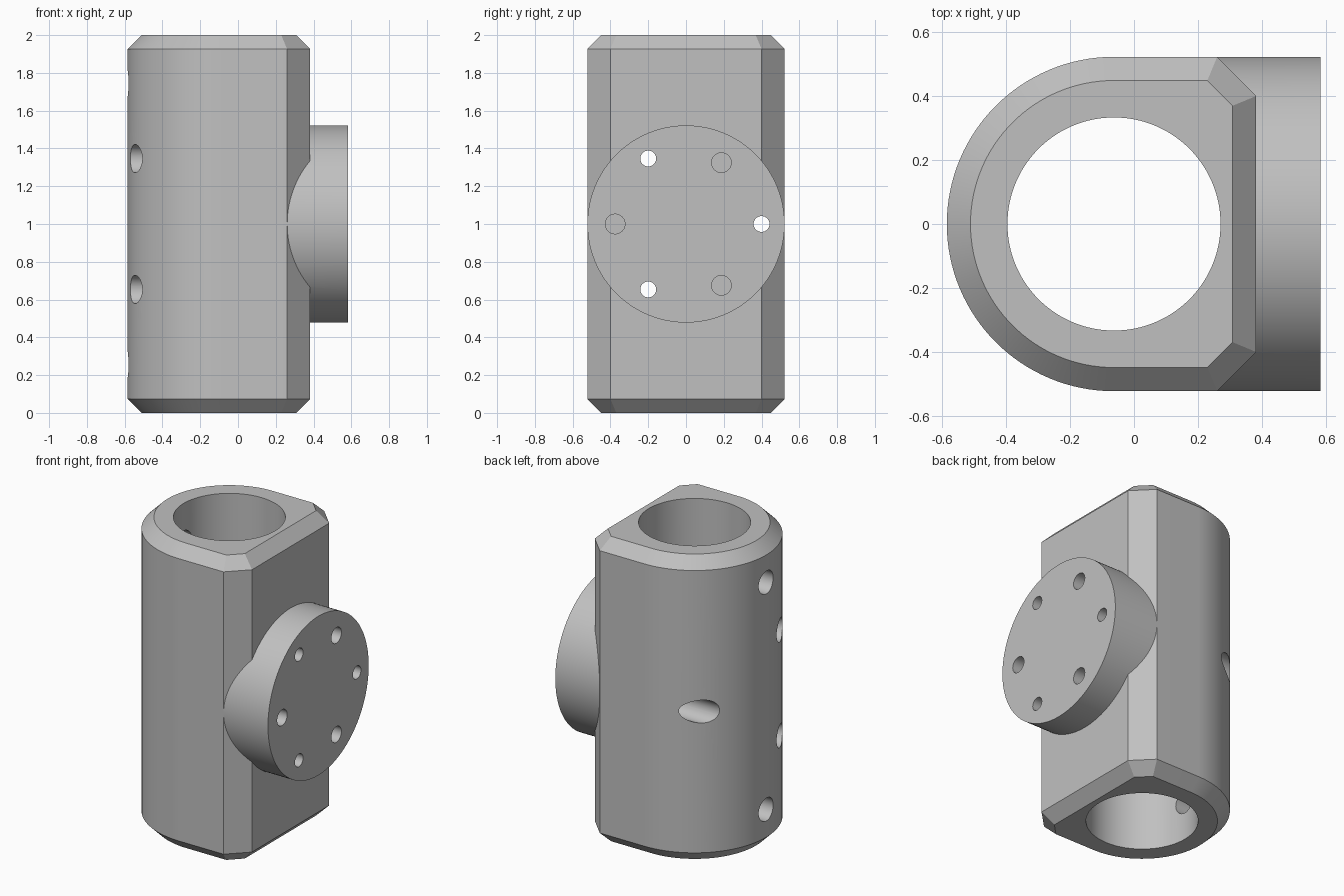
import bpy, bmesh, math
from mathutils import Matrix

if "Cube" in bpy.data.objects:
    bpy.data.objects.remove(bpy.data.objects["Cube"])

AXIS_X = -0.0625      # bore axis
R = 0.5225            # outer radius of the body
BEVEL = 0.074
FLAT_X = 0.382        # flat mounting side
CORNER_X, CORNER_Y = 0.26, 0.40

grey = bpy.data.materials.new("light grey metal")
grey.diffuse_color = (0.53, 0.53, 0.53, 1)
grey.use_nodes = True
grey.node_tree.nodes["Principled BSDF"].inputs["Base Color"].default_value = grey.diffuse_color


def finish(bm, name):
    bmesh.ops.recalc_face_normals(bm, faces=bm.faces)
    mesh = bpy.data.meshes.new(name)
    bm.to_mesh(mesh)
    bm.free()
    ob = bpy.data.objects.new(name, mesh)
    bpy.context.collection.objects.link(ob)
    mesh.materials.append(grey)
    return ob


def cylinder_x(name, x0, x1, y, z, r, n=48):
    bm = bmesh.new()
    m = Matrix.Translation(((x0 + x1) / 2, y, z)) @ Matrix.Rotation(math.pi / 2, 4, 'Y')
    bmesh.ops.create_cone(bm, cap_ends=True, segments=n, radius1=r, radius2=r,
                          depth=x1 - x0, matrix=m)
    return finish(bm, name)


def outline(d):
    """D-shaped outline with clipped corners, offset inward by d."""
    k = d * math.tan(math.pi / 8)
    pts = [(CORNER_X - k, -R + d), (FLAT_X - d, -CORNER_Y + k),
           (FLAT_X - d, CORNER_Y - k), (CORNER_X - k, R - d)]
    n = 64
    for i in range(n + 1):
        a = math.pi / 2 + math.pi * i / n
        pts.append((AXIS_X + (R - d) * math.cos(a), (R - d) * math.sin(a)))
    return pts


# Body with bevelled ends
bm = bmesh.new()
rings = [[bm.verts.new((x, y, z)) for x, y in outline(d)]
         for d, z in ((BEVEL, 0), (0, BEVEL), (0, 2 - BEVEL), (BEVEL, 2))]
for lo, hi in zip(rings, rings[1:]):
    for i in range(len(lo)):
        j = (i + 1) % len(lo)
        bm.faces.new((lo[i], lo[j], hi[j], hi[i]))
bm.faces.new(rings[0])
bm.faces.new(rings[-1])
body = finish(bm, "bearing_body")

# Round mounting flange
flange = cylinder_x("mounting_flange", 0.15, 0.583, 0, 1, R - 0.0005, 128)

# Main bore
bm = bmesh.new()
bmesh.ops.create_cone(bm, cap_ends=True, segments=128, radius1=0.333, radius2=0.333,
                      depth=3, matrix=Matrix.Translation((AXIS_X, 0, 1)))
cutters = [finish(bm, "bore_cutter")]

for i in range(3):
    # Screw holes through the flange, with wide access holes from the round side
    a = math.radians(120 * i)
    y, z = 0.4 * math.cos(a), 1 + 0.4 * math.sin(a)
    cutters.append(cylinder_x("screw_hole_cutter", 0.0, 0.8, y, z, 0.042))
    cutters.append(cylinder_x("access_hole_cutter", -0.8, 0.2, y, z, 0.075))
    # Blind holes in the flange face
    a += math.radians(60)
    y, z = 0.375 * math.cos(a), 1 + 0.375 * math.sin(a)
    cutters.append(cylinder_x("blind_hole_cutter", 0.335, 0.8, y, z, 0.052))

# Holes through the round wall near both ends
for z in (0.255, 1.745):
    cutters.append(cylinder_x("wall_hole_cutter", -0.8, AXIS_X, 0, z, 0.075))

for ob, op in [(flange, 'UNION')] + [(c, 'DIFFERENCE') for c in cutters]:
    mod = body.modifiers.new(ob.name, 'BOOLEAN')
    mod.operation = op
    mod.solver = 'EXACT'
    mod.object = ob

# Bake the cuts and remove the helpers
bpy.context.view_layer.update()
deps = bpy.context.evaluated_depsgraph_get()
baked = bpy.data.meshes.new_from_object(body.evaluated_get(deps))
body.modifiers.clear()
body.data = baked
for ob in [flange] + cutters:
    bpy.data.objects.remove(ob, do_unlink=True)
body.data.materials.clear()
body.data.materials.append(grey)

bpy.context.view_layer.objects.active = body
body.select_set(True)
bpy.ops.object.shade_smooth_by_angle(angle=math.radians(25))
